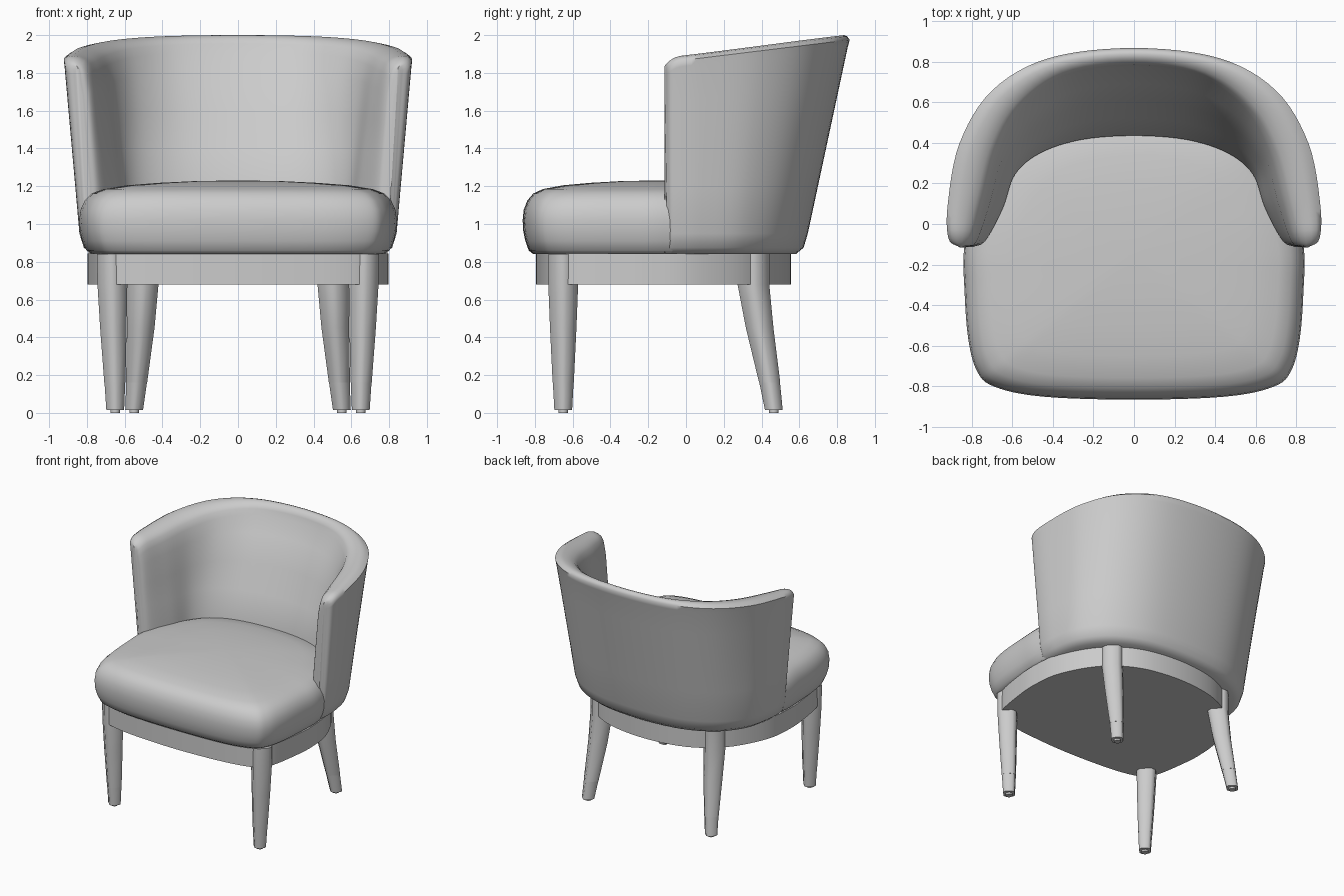
import bpy, bmesh, math
from mathutils import Vector

cube = bpy.data.objects.get("Cube")
if cube:
    bpy.data.objects.remove(cube)

grey = bpy.data.materials.new("plain grey")
grey.use_nodes = True
colour = (0.6, 0.6, 0.6, 1)
grey.diffuse_color = colour
grey.node_tree.nodes["Principled BSDF"].inputs["Base Color"].default_value = colour


def spline(points, steps=6):
    """Smooth curve through the plan points, one half from start to end."""
    pts = [Vector(p) for p in points]
    ext = [2 * pts[0] - pts[1]] + pts + [2 * pts[-1] - pts[-2]]
    if pts[0].x == 0:
        ext[0] = Vector((-pts[1].x, pts[1].y))
    if pts[-1].x == 0:
        ext[-1] = Vector((-pts[-2].x, pts[-2].y))
    out = []
    for a, b, c, d in zip(ext, ext[1:], ext[2:], ext[3:]):
        for i in range(steps):
            t = i / steps
            out.append(0.5 * (2 * b + (c - a) * t + (2 * a - 5 * b + 4 * c - d) * t ** 2
                              + (3 * b - a - 3 * c + d) * t ** 3))
    return out + [pts[-1]]


def mirrored(half, closed):
    other = [Vector((-p.x, p.y)) for p in reversed(half[:-1])]
    return half + (other[:-1] if closed else other)


def loft(name, rings, angle=40):
    """Skin a list of closed rings and cap both ends."""
    bm = bmesh.new()
    rows = [[bm.verts.new(p) for p in ring] for ring in rings]
    n = len(rows[0])
    for a, b in zip(rows, rows[1:]):
        for i in range(n):
            j = (i + 1) % n
            bm.faces.new((a[i], a[j], b[j], b[i]))
    bm.faces.new(rows[0][::-1])
    bm.faces.new(rows[-1])
    bmesh.ops.recalc_face_normals(bm, faces=bm.faces)
    mesh = bpy.data.meshes.new(name)
    bm.to_mesh(mesh)
    bm.free()
    mesh.materials.append(grey)
    obj = bpy.data.objects.new(name, mesh)
    bpy.context.collection.objects.link(obj)
    bpy.ops.object.select_all(action="DESELECT")
    obj.select_set(True)
    bpy.context.view_layer.objects.active = obj
    bpy.ops.object.shade_smooth_by_angle(angle=math.radians(angle))


# Seat cushion: rounded outline swept through a pillow profile (inset, height)
seat_plan = mirrored(spline([(0, -.865), (.45, -.85), (.69, -.8), (.775, -.72), (.817, -.56),
                             (.835, -.32), (.836, -.12), (.78, .1), (.6, .38), (.35, .51),
                             (0, .55)]), True)
pivot = Vector((0, -.15))
seat_rings = []
for scale, z in [(.92, .84), (.955, .86), (.98, .91), (.995, .96), (1, 1.02), (.992, 1.075),
                 (.965, 1.125), (.92, 1.162), (.85, 1.185), (.7, 1.205), (.5, 1.218),
                 (.25, 1.228), (.02, 1.23)]:
    seat_rings.append([(*(pivot + (p - pivot) * scale), z) for p in seat_plan])
loft("seat_cushion", seat_rings)

# Wraparound back: plan curves run from arm tip to the middle of the back
outer_top = mirrored(spline([(.86, -.115), (.915, -.07), (.918, .1), (.86, .4), (.7, .66),
                             (.42, .82), (0, .87)]), False)
inner_top = mirrored(spline([(.84, -.115), (.79, -.085), (.735, .1), (.665, .36), (.545, .57),
                             (.33, .725), (0, .775)]), False)
outer_low = mirrored(spline([(.81, -.1), (.834, -.06), (.835, .08), (.78, .3), (.62, .49),
                             (.36, .61), (0, .645)]), False)
inner_low = mirrored(spline([(.79, -.113), (.73, -.08), (.645, .08), (.585, .245), (.46, .35),
                             (.26, .415), (0, .435)]), False)
back_rings = []
for ot, it, ol, il in zip(outer_top, inner_top, outer_low, inner_low):
    top = 1.885 + .115 * (ot.y + .07) / .94
    top -= .045 * max(0, min(1, (-.02 - ot.y) / .095)) ** 2
    bottom_edge = pivot + (ol - pivot) * .92
    ring = [(*il, .84), (*bottom_edge, .84), (*(bottom_edge.lerp(ol, .65)), .875)]
    for f in (0, .25, .5, .75, .94):
        ring.append((*ol.lerp(ot, f), .95 + (top - .95) * f))
    rim = ol.lerp(ot, .985)
    for f, drop in [(0, .025), (.15, .006), (.33, 0), (.55, .006), (.75, .02), (.9, .045),
                    (1, .09)]:
        ring.append((*rim.lerp(it, f), top - drop))
    for f in (.75, .5, .25, 0):
        ring.append((*il.lerp(it, f), 1.2 + (top - 1.2) * f))
    back_rings.append(ring)
loft("wraparound_back", back_rings, 60)

# Apron under the seat
apron_plan = mirrored(spline([(0, -.795), (.4, -.775), (.62, -.735), (.7, -.685), (.745, -.6),
                              (.78, -.4), (.795, -.2), (.76, .05), (.6, .33), (.35, .5),
                              (0, .555)]), True)
loft("apron", [[(*p, z) for p in apron_plan] for z in (.68, .845)])


# Legs: diagonal square sections with cut corners, given as (x, y, z, half width)
def leg_section(x, y, z, r):
    c = r * .25
    plan = [(r, -c), (r, c), (c, r), (-c, r), (-r, c), (-r, -c), (-c, -r), (c, -r)]
    return [(x + u, y + v, z) for u, v in plan]


def disc(x, y, z, r, sides=12):
    return [(x + r * math.cos(math.tau * i / sides), y + r * math.sin(math.tau * i / sides), z)
            for i in range(sides)]


front = [(.65, -.65, .015, .048), (.652, -.65, .16, .056), (.66, -.65, .45, .07),
         (.665, -.65, .68, .079), (.668, -.65, .84, .079)]
rear = [(.55, .465, .015, .048), (.537, .443, .16, .056), (.515, .39, .45, .073),
        (.505, .357, .68, .084), (.505, .357, .84, .084)]
for place, path in (("front", front), ("rear", rear)):
    for side, sign in (("left", 1), ("right", -1)):
        rings = [leg_section(x * sign, y, z, r) for x, y, z, r in path]
        loft(f"{place}_{side}_leg", rings[1:], 50)
        tip = [leg_section(x * sign, y, z, r * .98) for x, y, z, r in path[:2]]
        loft(f"{place}_{side}_foot_cap", tip, 50)
        x, y = path[0][0] * sign, path[0][1]
        loft(f"{place}_{side}_glide", [disc(x, y, z, .025) for z in (0, .02)])
